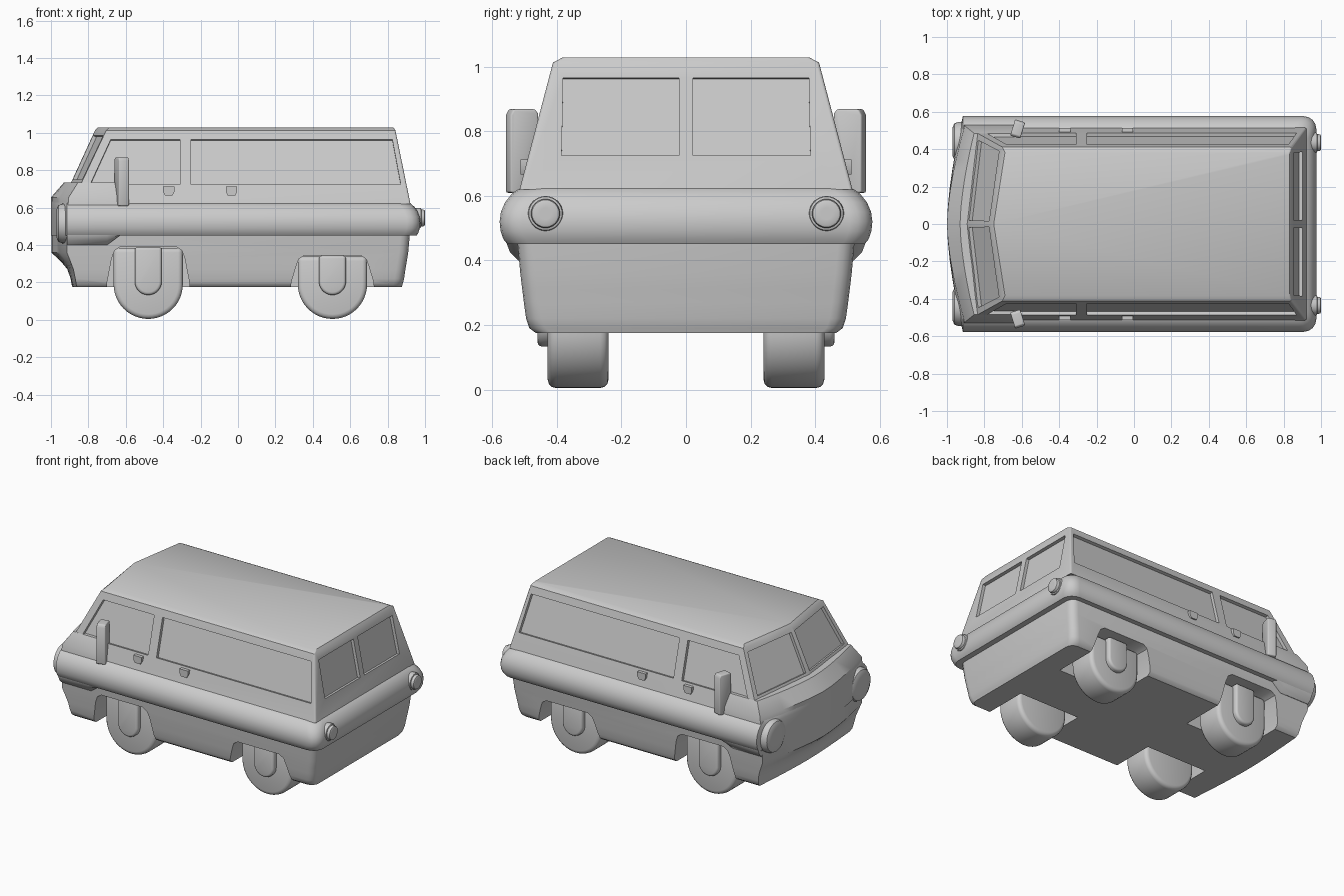
import bpy, bmesh, math
from mathutils import Vector, Matrix

cube = bpy.data.objects.get("Cube")
if cube:
    bpy.data.objects.remove(cube, do_unlink=True)

GREY = (0.6, 0.6, 0.6, 1)
paint = bpy.data.materials.new("plain_grey")
paint.use_nodes = True
paint.diffuse_color = GREY
paint.node_tree.nodes["Principled BSDF"].inputs["Base Color"].default_value = GREY


def finish(name, bm, bevel=0):
    """Turn a bmesh into a grey, smooth-by-angle object."""
    bmesh.ops.recalc_face_normals(bm, faces=bm.faces)
    if bevel:
        sharp = [e for e in bm.edges if len(e.link_faces) == 2 and e.calc_face_angle() > 0.7]
        bmesh.ops.bevel(bm, geom=sharp, offset=bevel, segments=3, profile=0.5, affect="EDGES")
    mesh = bpy.data.meshes.new(name)
    bm.to_mesh(mesh)
    bm.free()
    obj = bpy.data.objects.new(name, mesh)
    bpy.context.collection.objects.link(obj)
    mesh.materials.append(paint)
    return obj


def loft(name, rings, bevel=0):
    """Skin a closed solid over rings with equal point counts."""
    bm = bmesh.new()
    loops = [[bm.verts.new(p) for p in ring] for ring in rings]
    n = len(loops[0])
    for a, b in zip(loops, loops[1:]):
        for i in range(n):
            j = (i + 1) % n
            bm.faces.new((a[i], a[j], b[j], b[i]))
    bm.faces.new(loops[0])
    bm.faces.new(loops[-1])
    return finish(name, bm, bevel)


def plan(z, nose, corner, width, rear, radius=0.05, curve=1.6, steps=6):
    """Plan outline: swept nose, straight sides, rounded rear corners."""
    half = []
    for i in range(steps + 1):
        f = i / steps
        half.append((nose + (corner - nose) * f ** curve, width * f))
    for i in range(5):
        a = math.pi / 2 * (1 - i / 4)
        half.append((rear - radius + radius * math.cos(a), width - radius + radius * math.sin(a)))
    pts = half + [(x, -y) for x, y in reversed(half[1:])]
    return [(x, y, z) for x, y in pts]


def prism(name, profile, y0, y1, bevel=0):
    """Extrude an x-z profile along y."""
    return loft(name, [[(x, y, z) for x, z in profile] for y in (y0, y1)], bevel)


def cut(obj, cutter):
    mod = obj.modifiers.new("cut", "BOOLEAN")
    mod.operation = "DIFFERENCE"
    mod.solver = "EXACT"
    mod.object = cutter
    deps = bpy.context.evaluated_depsgraph_get()
    mesh = bpy.data.meshes.new_from_object(obj.evaluated_get(deps))
    obj.modifiers.clear()
    obj.data = mesh
    bpy.data.objects.remove(cutter, do_unlink=True)


def cut_pane(obj, pts, depth=0.02):
    """Recess a window outline into a sloped wall."""
    pts = [Vector(p) for p in pts]
    normal = (pts[1] - pts[0]).cross(pts[3] - pts[0]).normalized()
    centre = sum(pts, Vector()) / 4
    if normal.dot(centre - Vector((0, 0, 0.8))) < 0:
        normal.negate()
    cut(obj, loft("pane_cutter", [[p + normal * d for p in pts] for d in (-depth, 0.06)]))


def disc(name, x0, x1, y, z, r, dome):
    """Round lamp along x with a softened outer rim at x1."""
    step = dome if x1 > x0 else -dome
    rings = []
    for x, rr in ((x0, r), (x1 - step, r), (x1 - step * 0.3, r - dome * 0.3),
                  (x1, r - dome), (x1, r * 0.4)):
        rings.append([(x, y + rr * math.cos(a), z + rr * math.sin(a))
                      for a in (math.tau * i / 32 for i in range(32))])
    return loft(name, rings)


# Lower body with tucked sill and undercut nose
lower = loft("lower_body", [
    plan(0.175, -0.885, -0.86, 0.465, 0.875),
    plan(0.19, -0.89, -0.865, 0.485, 0.88),
    plan(0.22, -0.895, -0.87, 0.495, 0.888),
    plan(0.27, -0.912, -0.88, 0.502, 0.895),
    plan(0.31, -0.945, -0.895, 0.507, 0.902),
    plan(0.36, -0.998, -0.915, 0.513, 0.91),
    plan(0.47, -0.998, -0.915, 0.523, 0.92)])

# Wheel wells, U-shaped wheels and raised hubs
for end, cx, top in (("front", -0.48, 0.39), ("rear", 0.505, 0.345)):
    for side, s in (("left", 1), ("right", -1)):
        edge = [(0.225, 0.1), (0.22, 0.2), (0.195, top - 0.06), (0.18, top - 0.02), (0.15, top)]
        arch = [(cx - x, z) for x, z in edge] + [(cx + x, z) for x, z in reversed(edge)]
        cut(lower, prism("well_cutter", arch, s * 0.18, s * 0.7))

        def u_shape(r, zc, zt):
            arc = [(cx + r * math.cos(a), zc + r * math.sin(a))
                   for a in (math.pi + math.pi * i / 24 for i in range(25))]
            return arc + [(cx + r, zt), (cx - r, zt)]
        prism(f"{end}_{side}_wheel", u_shape(0.185, 0.19, top - 0.005), s * 0.24, s * 0.428, 0.025)
        prism(f"{end}_{side}_hub", u_shape(0.072, 0.205, top - 0.002), s * 0.40, s * 0.46, 0.015)

# Rounded belt around the whole body
belt = [(0.45, 0.553, 0.955), (0.465, 0.565, 0.964), (0.49, 0.574, 0.972), (0.52, 0.577, 0.975),
        (0.55, 0.573, 0.971), (0.58, 0.56, 0.96), (0.605, 0.54, 0.943), (0.62, 0.52, 0.925),
        (0.632, 0.49, 0.905)]
loft("belt", [plan(z, -1, -0.915, w, r, 0.07) for z, w, r in belt])

# Front fender drop below the belt
for side, s in (("left", 1), ("right", -1)):
    rings = []
    for y, z in ((0.49, 0.40), (0.52, 0.40), (0.545, 0.425), (0.558, 0.46)):
        rings.append([(-0.913, s * y, z), (-0.70, s * y, z),
                      (-0.62, s * y, 0.46), (-0.62, s * y, 0.5), (-0.913, s * y, 0.5)])
    loft(f"{side}_fender", rings)

# Cowl between nose and windscreen
loft("cowl", [plan(0.60, -1, -0.91, 0.53, -0.6), plan(0.655, -1, -0.905, 0.525, -0.6),
              plan(0.735, -0.93, -0.855, 0.485, -0.6)])

# Cabin with flat sloping walls
Z0, Z1 = 0.62, 1.012
N0, N1, C0, C1 = -0.945, -0.765, -0.89, -0.705
W0, W1, R0, R1 = 0.515, 0.412, 0.922, 0.842
cabin = loft("cabin", [
    plan(Z0, N0, C0, W0, R0, 0.01, 1, 2), plan(Z1, N1, C1, W1, R1, 0.01, 1, 2),
    plan(1.028, N1 + 0.015, C1 + 0.015, W1 - 0.03, R1 - 0.01, 0.01, 1, 2)])


def mix(a, b, z):
    return a + (b - a) * (z - Z0) / (Z1 - Z0)


# Recessed windows: sides, rear and split windscreen
LOW, HIGH = 0.725, 0.965
for s in (1, -1):
    low_y, high_y = s * mix(W0, W1, LOW), s * mix(W0, W1, HIGH)
    for a0, a1, b0, b1 in ((-0.79, -0.68, -0.31, -0.31), (-0.25, -0.25, 0.87, 0.825)):
        cut_pane(cabin, [(a0, low_y, LOW), (b0, low_y, LOW), (b1, high_y, HIGH), (a1, high_y, HIGH)])
    rx, tx = mix(R0, R1, LOW), mix(R0, R1, HIGH)
    cut_pane(cabin, [(rx, s * 0.022, LOW), (rx, s * 0.385, LOW), (tx, s * 0.38, HIGH), (tx, s * 0.022, HIGH)])
    pane = []
    for f, z in ((0.04, 0.75), (0.93, 0.75), (0.93, 0.985), (0.04, 0.985)):
        nose, corner = mix(N0, N1, z), mix(C0, C1, z)
        pane.append((nose + (corner - nose) * f, s * f * mix(W0, W1, z), z))
    cut_pane(cabin, pane)

# Lamps, mirrors and door handles
for side, s in (("left", 1), ("right", -1)):
    disc(f"{side}_headlight", -0.88, -0.97, s * 0.44, 0.515, 0.106, 0.03)
    disc(f"{side}_tail_light_rim", 0.90, 0.98, s * 0.435, 0.545, 0.054, 0.008)
    disc(f"{side}_tail_light", 0.95, 1.0, s * 0.435, 0.545, 0.045, 0.01)

    outline = [(-0.045, 0.72), (-0.045, 0.855), (-0.035, 0.868), (0.035, 0.868),
               (0.045, 0.85), (0.045, 0.61), (0.0, 0.605)]
    mirror = loft(f"{side}_mirror", [[(x, y, z) for y, z in outline] for x in (-0.028, 0.028)], 0.006)
    mirror.data.transform(Matrix.Translation((-0.622, s * 0.508, 0)) @
                          Matrix.Diagonal((1, s, 1, 1)) @ Matrix.Rotation(-0.3, 4, "Z"))
    mirror.data.flip_normals() if s < 0 else None
    for label, x in (("front", -0.37), ("rear", -0.035)):
        grip = [(x - 0.03, 0.685), (x - 0.02, 0.665), (x + 0.02, 0.665),
                (x + 0.03, 0.685), (x + 0.03, 0.712), (x - 0.03, 0.712)]
        prism(f"{side}_{label}_handle", grip, s * 0.47, s * 0.512)

# Smooth curved parts, keep creases sharp
bpy.ops.object.select_all(action="DESELECT")
for obj in bpy.context.collection.objects:
    if obj.type == "MESH" and paint.name in obj.data.materials:
        obj.select_set(True)
        bpy.context.view_layer.objects.active = obj
bpy.ops.object.shade_smooth_by_angle(angle=math.radians(35))
